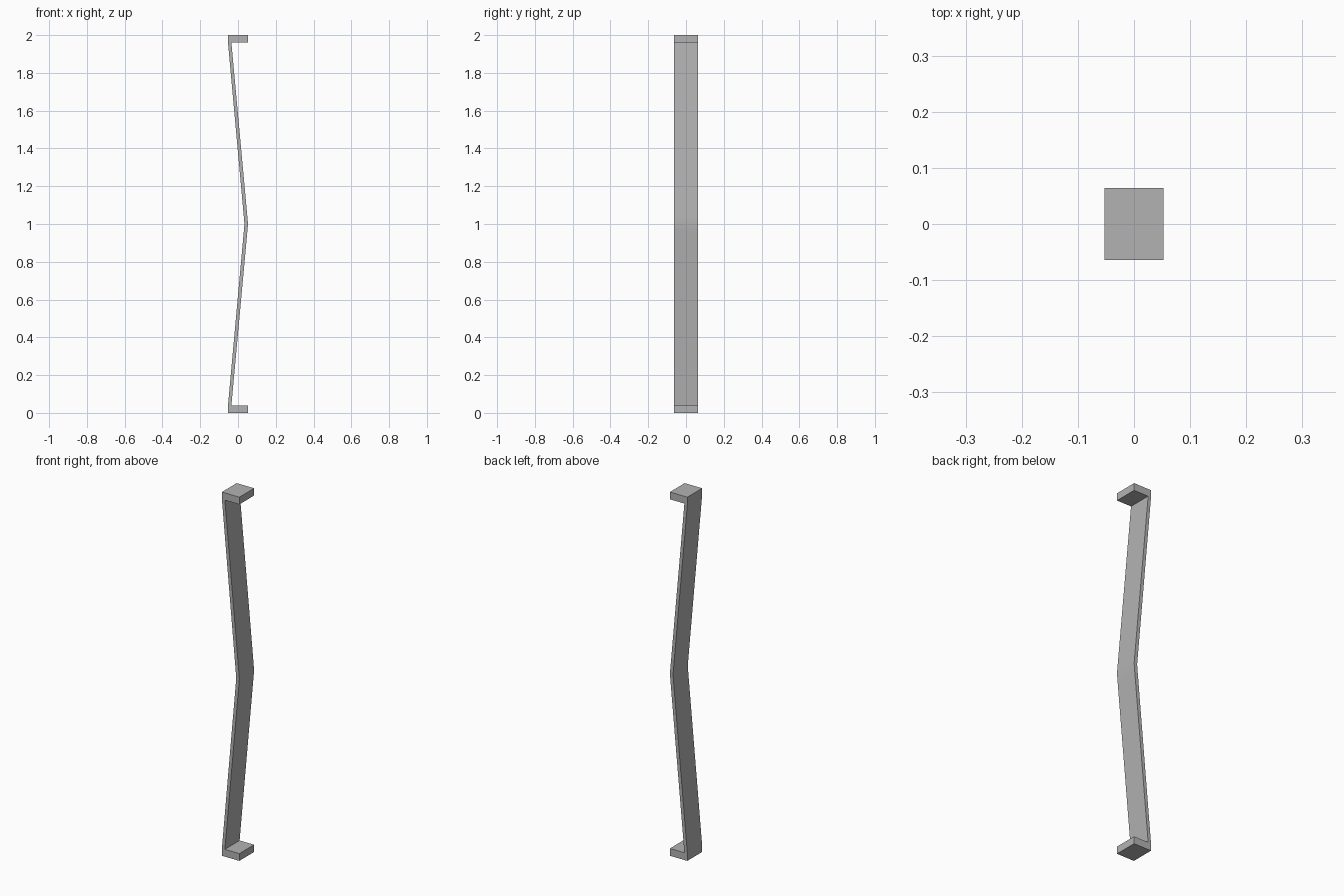
import bpy
import bmesh

cube = bpy.data.objects.get("Cube")
if cube:
    bpy.data.objects.remove(cube, do_unlink=True)

HALF_DEPTH = 0.064

grey = bpy.data.materials.new("satin_grey")
grey.use_nodes = True
colour = (0.45, 0.45, 0.45, 1)
grey.diffuse_color = colour
grey.node_tree.nodes["Principled BSDF"].inputs["Base Color"].default_value = colour

# Side profile of the lower half: grip side, then the back side
grip = [(0.053, 0), (0.053, 0.04), (-0.035, 0.04), (0.05, 0.965), (0.053, 1)]
back = [(-0.053, 0), (-0.053, 0.04), (0.031, 0.965), (0.034, 1)]


def mirrored(half):
    """Reflect a half profile about mid height."""
    return half + [(x, 2 - z) for x, z in reversed(half[:-1])]


# Bent bar with a mounting foot at each end, extruded through its depth
bm = bmesh.new()
outline = mirrored(grip) + mirrored(back)[::-1]
face = bm.faces.new([bm.verts.new((x, -HALF_DEPTH, z)) for x, z in outline])
result = bmesh.ops.extrude_face_region(bm, geom=[face])
moved = [v for v in result["geom"] if isinstance(v, bmesh.types.BMVert)]
bmesh.ops.translate(bm, verts=moved, vec=(0, 2 * HALF_DEPTH, 0))
bmesh.ops.recalc_face_normals(bm, faces=bm.faces)

mesh = bpy.data.meshes.new("pull_handle")
bm.to_mesh(mesh)
bm.free()
mesh.materials.append(grey)
handle = bpy.data.objects.new("pull_handle", mesh)
bpy.context.collection.objects.link(handle)

# Soft bend at mid height, crisp edges elsewhere
bpy.context.view_layer.objects.active = handle
handle.select_set(True)
bpy.ops.object.shade_smooth_by_angle()
